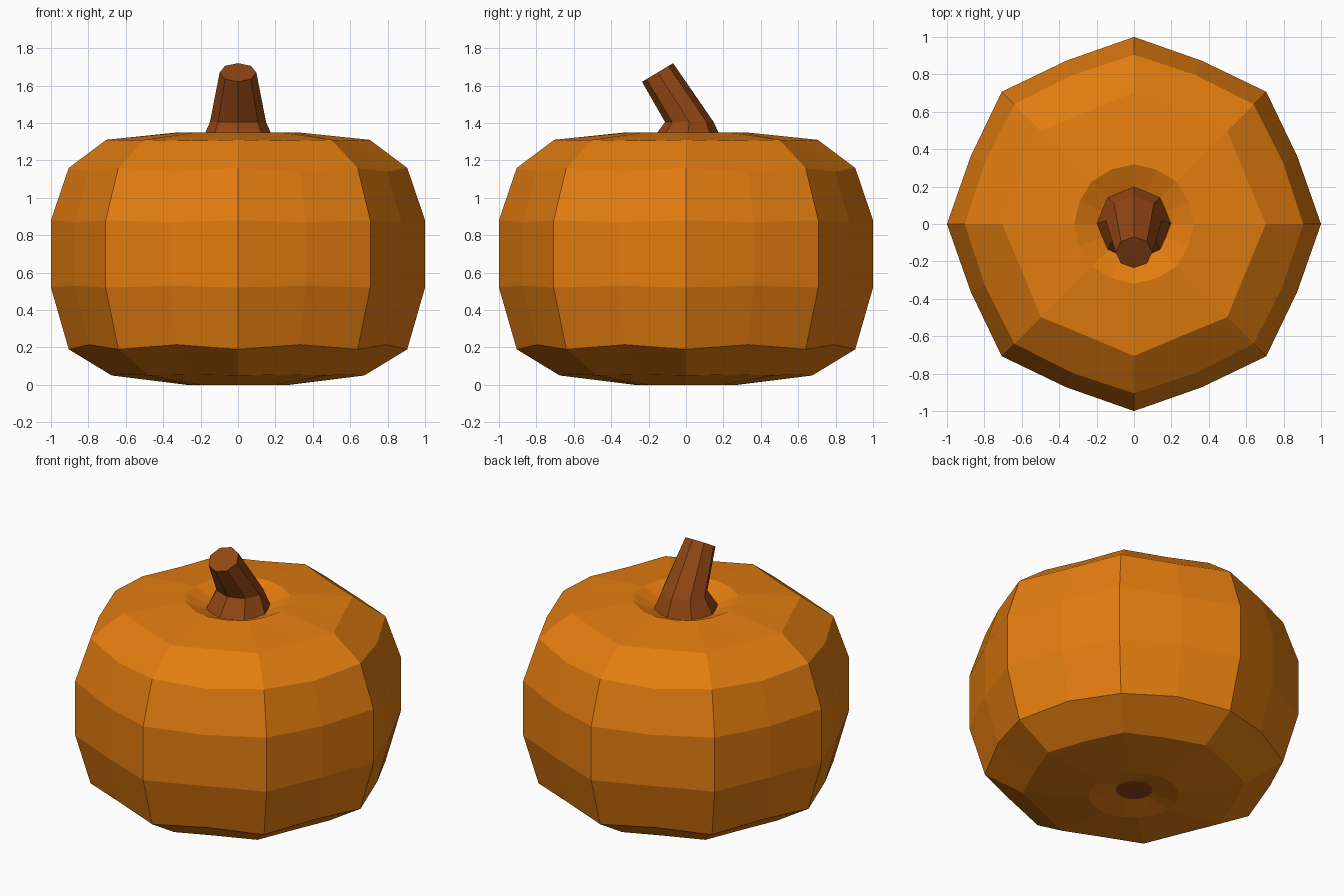
import bpy, bmesh, math
from mathutils import Vector

if "Cube" in bpy.data.objects:
    bpy.data.objects.remove(bpy.data.objects["Cube"])


def material(name, rgb):
    m = bpy.data.materials.new(name)
    m.diffuse_color = (*rgb, 1.0)
    m.use_nodes = True
    m.node_tree.nodes["Principled BSDF"].inputs["Base Color"].default_value = m.diffuse_color
    return m


orange = material("pumpkin orange", (0.77, 0.205, 0.005))
brown = material("stem brown", (0.29, 0.062, 0.007))


def loft(name, rings, mats):
    """Skin a stack of point rings (bottom to top) and cap both ends."""
    bm = bmesh.new()
    loops = [[bm.verts.new(p) for p in ring] for ring in rings]
    n = len(loops[0])
    for a, b in zip(loops, loops[1:]):
        for i in range(n):
            j = (i + 1) % n
            bm.faces.new((a[i], a[j], b[j], b[i]))
    bottom = bm.faces.new(loops[0][::-1])
    bm.faces.new(loops[-1])
    bottom.material_index = len(mats) - 1
    bm.normal_update()
    mesh = bpy.data.meshes.new(name)
    bm.to_mesh(mesh)
    bm.free()
    for m in mats:
        mesh.materials.append(m)
    obj = bpy.data.objects.new(name, mesh)
    bpy.context.collection.objects.link(obj)
    return obj


# Body: eight ribs, each ring alternates rib corner and middle
# (corner radius, corner z, middle radius, middle z)
profile = [
    (0.11, 0.035, 0.11, 0.035),
    (0.275, 0.0, 0.275, 0.0),
    (0.675, 0.05, 0.63, 0.055),
    (0.905, 0.19, 0.862, 0.215),
    (1.0, 0.52, 0.945, 0.53),
    (1.0, 0.88, 0.945, 0.87),
    (0.905, 1.16, 0.862, 1.14),
    (0.705, 1.31, 0.65, 1.305),
    (0.32, 1.35, 0.315, 1.35),
    (0.11, 1.26, 0.11, 1.26),
]


def body_ring(rc, zc, rm, zm):
    pts = []
    for i in range(16):
        r, z = ((rc, zc), (rm, zm))[i % 2]
        a = math.tau * i / 16
        pts.append(Vector((r * math.cos(a), r * math.sin(a), z)))
    return pts


# The small closing disc underneath is brown
loft("pumpkin_body", [body_ring(*p) for p in profile], [orange, brown])


# Stem: eight-sided, flared foot, leaning forward with a tilted cut
def stem_ring(y, z, rx, ry, rise):
    return [Vector((rx * math.cos(a), y + ry * math.sin(a), z + rise * math.sin(a)))
            for a in (math.tau * i / 8 for i in range(8))]


loft("stem", [
    stem_ring(0.0, 1.28, 0.205, 0.205, 0.0),
    stem_ring(0.018, 1.405, 0.15, 0.13, 0.0),
    stem_ring(-0.152, 1.67, 0.098, 0.083, 0.05),
], [brown])
